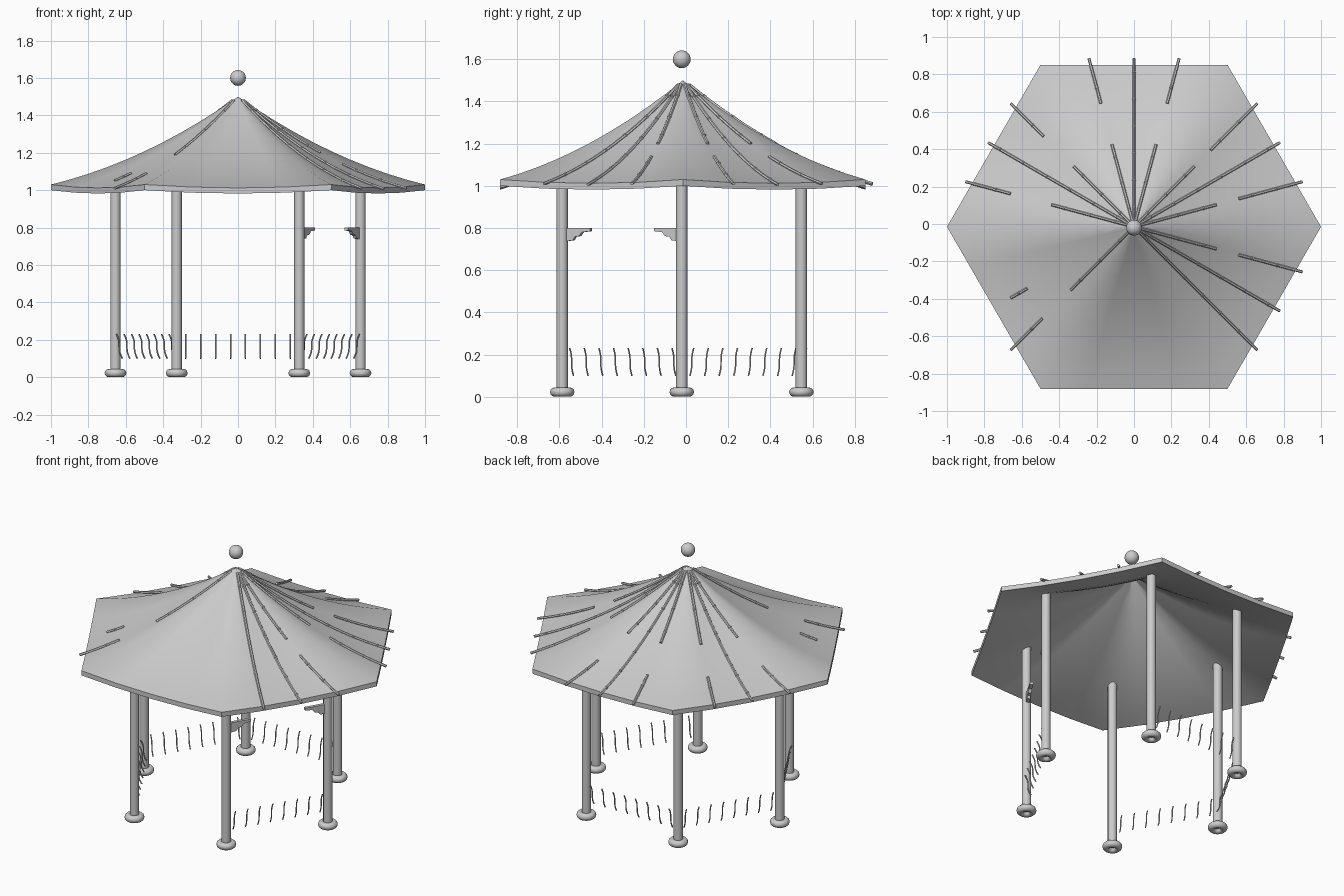
import bpy, bmesh, math
from mathutils import Vector

if "Cube" in bpy.data.objects:
    bpy.data.objects.remove(bpy.data.objects["Cube"], do_unlink=True)

CY = -0.015            # pavilion centre in y
APOTHEM = math.cos(math.radians(30))
POST_R = 0.655         # distance of posts from the centre

stone = bpy.data.materials.new("plain_grey")
stone.use_nodes = True
GREY = (0.6, 0.6, 0.6, 1)
stone.diffuse_color = GREY
stone.node_tree.nodes["Principled BSDF"].inputs["Base Color"].default_value = GREY


def add_mesh(name, bm, angle=40):
    bmesh.ops.recalc_face_normals(bm, faces=bm.faces[:])
    mesh = bpy.data.meshes.new(name)
    bm.to_mesh(mesh)
    bm.free()
    return add_object(name, mesh, angle)


def add_object(name, mesh, angle=40):
    obj = bpy.data.objects.new(name, mesh)
    bpy.context.collection.objects.link(obj)
    mesh.materials.clear()
    mesh.materials.append(stone)
    bpy.ops.object.select_all(action='DESELECT')
    obj.select_set(True)
    bpy.context.view_layer.objects.active = obj
    bpy.ops.object.shade_smooth_by_angle(angle=math.radians(angle))
    return obj


def add_tubes(name, paths, radius, sides=1):
    """Round rods along lists of points, joined in one mesh."""
    curve = bpy.data.curves.new(name + "_path", 'CURVE')
    curve.dimensions = '3D'
    curve.bevel_depth = radius
    curve.bevel_resolution = sides
    curve.use_fill_caps = True
    for path in paths:
        spline = curve.splines.new('POLY')
        spline.points.add(len(path) - 1)
        for point, co in zip(spline.points, path):
            point.co = (*co, 1)
    temp = bpy.data.objects.new(name + "_path", curve)
    bpy.context.collection.objects.link(temp)
    deps = bpy.context.evaluated_depsgraph_get()
    mesh = bpy.data.meshes.new_from_object(temp.evaluated_get(deps))
    bpy.data.objects.remove(temp, do_unlink=True)
    mesh.name = name
    return add_object(name, mesh)


def side_point(face, out, along, z):
    """Point on a hexagon side: distance out from the centre, distance along."""
    a = math.radians(face)
    return Vector((out * math.cos(a) - along * math.sin(a),
                   CY + out * math.sin(a) + along * math.cos(a), z))


def roof_z(t, u):
    """Sweeping roof height; t runs apex to eave, u runs corner to corner."""
    return 1.5 - 0.7 * t + 0.23 * t * t - 0.018 * t * (1 - u * u)


# Roof shell: concave hexagonal tent with upturned corners
RINGS, SPLIT = 10, 4
bm = bmesh.new()
apex = bm.verts.new((0, CY, 1.5))
previous = None
for i in range(1, RINGS + 1):
    t = i / RINGS
    ring = []
    for face in range(30, 390, 60):
        for k in range(SPLIT):
            u = -1 + 2 * k / SPLIT
            ring.append(bm.verts.new(side_point(face, APOTHEM * t, 0.5 * t * u, roof_z(t, u))))
    n = len(ring)
    for k in range(n):
        j = (k + 1) % n
        if previous:
            bm.faces.new((previous[k], ring[k], ring[j], previous[j]))
        else:
            bm.faces.new((apex, ring[k], ring[j]))
    previous = ring
shell = bmesh.ops.extrude_face_region(bm, geom=bm.faces[:], use_keep_orig=True)
lower = [v for v in shell["geom"] if isinstance(v, bmesh.types.BMVert)]
bmesh.ops.translate(bm, verts=lower, vec=(0, 0, -0.03))
add_mesh("roof", bm)

# Roof tile ribs: (side, angle from its middle, start, end)
ribs = []
for face in (-30, 30, 90, 150):
    ribs.append((face, 0, 0.03, 0.9))
    restart = 0.56 if face < 90 else 0.66
    for off in (-15, 15):
        ribs += [(face, off, 0.03, 0.44), (face, off, restart, 0.9)]
ribs += [(-30, -15, 0.44, 0.56), (210, 15, 0.03, 0.46),
         (210, 15, 0.67, 0.9), (210, 0, 0.66, 0.76)]
paths = []
joints = bmesh.new()
for face, off, start, end in ribs:
    slope = math.tan(math.radians(off))
    path = []
    steps = max(2, round((end - start) / 0.07))
    for i in range(steps + 1):
        d = start + (end - start) * i / steps
        u = slope / math.tan(math.radians(30))
        path.append(side_point(face, d, d * slope, roof_z(d / APOTHEM, u) + 0.004))
    paths.append(path)
    # Small round tile joints
    for co in path[1:-1:2]:
        ball = bmesh.ops.create_icosphere(joints, subdivisions=1, radius=0.011)
        bmesh.ops.translate(joints, verts=ball["verts"], vec=co)
add_tubes("roof_ribs", paths, 0.008)
add_mesh("roof_rib_joints", joints)

# Finial ball floating over the apex
bm = bmesh.new()
bmesh.ops.create_uvsphere(bm, u_segments=24, v_segments=16, radius=0.042)
bmesh.ops.translate(bm, verts=bm.verts[:], vec=(0, CY - 0.005, 1.6))
add_mesh("finial_ball", bm)

# Posts with ring-shaped feet
for i in range(6):
    a = math.radians(60 * i)
    x, y = POST_R * math.cos(a), CY - 0.005 + POST_R * math.sin(a)
    bm = bmesh.new()
    bmesh.ops.create_cone(bm, cap_ends=True, segments=24, radius1=0.027,
                          radius2=0.027, depth=1.1)
    bmesh.ops.translate(bm, verts=bm.verts[:], vec=(x, y, 0.57))
    add_mesh(f"post_{i + 1}", bm)
    bpy.ops.mesh.primitive_torus_add(major_radius=0.036, minor_radius=0.022,
                                     major_segments=32, minor_segments=12,
                                     location=(x, y, 0.022))
    foot = bpy.context.object
    foot.name = f"post_foot_{i + 1}"
    foot.data.materials.append(stone)
    bpy.ops.object.shade_smooth()

# Railing balusters: S-shaped rods leaning outward on four sides
for face, label in ((-30, "front_left"), (90, "back"), (150, "back_right"), (210, "front_right")):
    paths = []
    for i in range(8):
        along = -0.28 + 0.08 * i
        path = []
        for k in range(9):
            f = k / 8
            out = 0.552 + 0.036 * f + 0.006 * math.sin(2 * math.pi * f)
            path.append(side_point(face, out, along, 0.1 + 0.13 * f))
        paths.append(path)
    add_tubes(f"balusters_{label}", paths, 0.004)

# Scalloped corner brackets on one side
profile = [(0, 0.8), (0.13, 0.8), (0.13, 0.785), (0.085, 0.78), (0.07, 0.762),
           (0.045, 0.758), (0.035, 0.742), (0, 0.738)]
for sign, label in ((-1, "front"), (1, "back")):
    bm = bmesh.new()
    outline = [bm.verts.new(side_point(-30, 0.557, sign * (0.305 - s), z)) for s, z in profile]
    bm.faces.new(outline)
    grown = bmesh.ops.extrude_face_region(bm, geom=bm.faces[:], use_keep_orig=True)
    moved = [v for v in grown["geom"] if isinstance(v, bmesh.types.BMVert)]
    shift = side_point(-30, 0.02, 0, 0) - Vector((0, CY, 0))
    bmesh.ops.translate(bm, verts=moved, vec=shift)
    add_mesh(f"corner_bracket_{label}", bm, 30)
